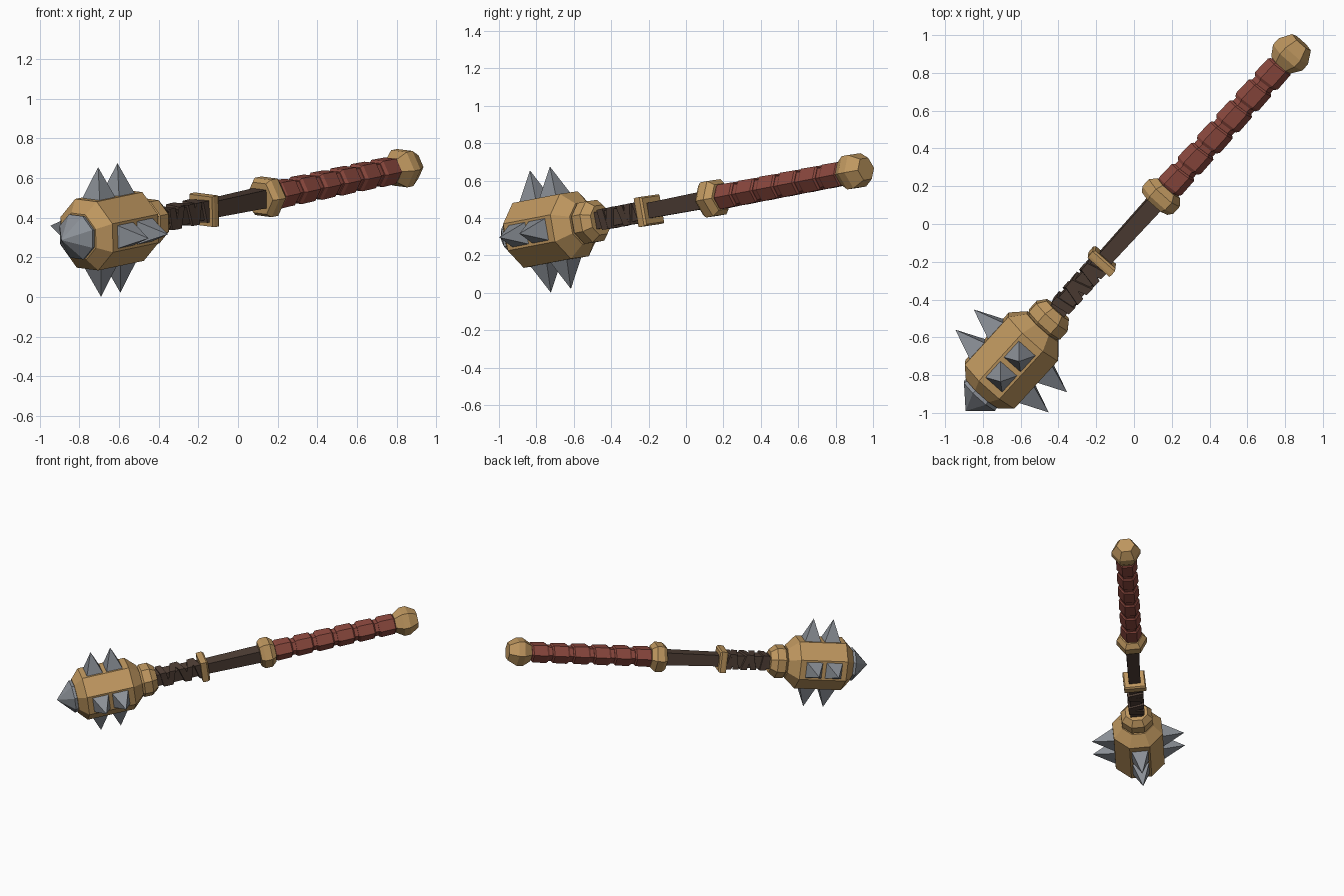
import bpy, bmesh, math
from mathutils import Matrix, Vector

if "Cube" in bpy.data.objects:
    bpy.data.objects.remove(bpy.data.objects["Cube"])

# Weapon frame: local Y runs along the shaft, Z is up, origin at head centre
axis = Vector((0.667, 0.732, 0.1406)).normalized()
side = axis.cross(Vector((0, 0, 1))).normalized()
up = side.cross(axis)
ROLL = math.radians(5.6)
z_ax = up * math.cos(ROLL) + side * math.sin(ROLL)
x_ax = axis.cross(z_ax)
FRAME = Matrix((x_ax, axis, z_ax)).transposed().to_4x4()
FRAME.translation = (-0.65, -0.725, 0.338)


def material(name, rgb):
    m = bpy.data.materials.new(name)
    m.diffuse_color = (*rgb, 1)
    m.use_nodes = True
    m.node_tree.nodes["Principled BSDF"].inputs["Base Color"].default_value = m.diffuse_color
    return m


GOLD = material("tan_gold", (0.52, 0.31, 0.115))
RED = material("red_leather", (0.26, 0.065, 0.048))
STEEL = material("grey_steel", (0.26, 0.28, 0.31))
WOOD = material("dark_wood", (0.078, 0.049, 0.036))


def finish(name, bm, mat):
    bmesh.ops.recalc_face_normals(bm, faces=bm.faces)
    me = bpy.data.meshes.new(name)
    bm.to_mesh(me)
    bm.free()
    me.materials.append(mat)
    ob = bpy.data.objects.new(name, me)
    ob.matrix_world = FRAME
    bpy.context.collection.objects.link(ob)
    return ob


def lathe(name, profile, sides, mat, phase=0.0, lean=(0, 0)):
    """Faceted solid from (position, radius) rings; lean shears it along the shaft."""
    bm = bmesh.new()
    rings = []
    for s, r in profile:
        ring = []
        for i in range(1 if r == 0 else sides):
            a = phase + 2 * math.pi * i / sides
            x, z = r * math.cos(a), r * math.sin(a)
            ring.append(bm.verts.new((x, s + lean[0] * x + lean[1] * z, z)))
        rings.append(ring)
    for a, b in zip(rings, rings[1:]):
        for i in range(sides):
            j = (i + 1) % sides
            quad = [a[i % len(a)], a[j % len(a)], b[j % len(b)], b[i % len(b)]]
            bm.faces.new(list(dict.fromkeys(quad)))
    for ring in (rings[0], rings[-1]):
        if len(ring) > 2:
            bm.faces.new(ring)
    return finish(name, bm, mat)


OCT = math.pi / 8
SQ = math.pi / 4

# Head: octagonal drum with bevelled ends
c = 1 / math.cos(OCT)
lathe("head", [(-0.23, 0.115 * c), (-0.17, 0.176 * c), (0.175, 0.176 * c), (0.25, 0.11 * c)],
      8, GOLD, OCT)
lathe("head_tip", [(-0.21, 0.11), (-0.25, 0.12), (-0.362, 0)], 8, STEEL, OCT)

# Spikes: two square pyramids on each of the four main sides
for k in range(4):
    turn = Matrix.Rotation(k * math.pi / 2, 4, 'Y')
    for row, s in (("front", -0.073), ("rear", 0.073)):
        bm = bmesh.new()
        h = 0.061
        base = [bm.verts.new(turn @ Vector((x, s + y, 0.17)))
                for x, y in ((-h, -h), (h, -h), (h, h), (-h, h))]
        tip = bm.verts.new(turn @ Vector((0, s, 0.332)))
        bm.faces.new(base)
        for i in range(4):
            bm.faces.new((base[i], base[(i + 1) % 4], tip))
        finish(f"spike_{row}_{k + 1}", bm, STEEL)

# Neck collar behind the head
lathe("neck_collar", [(0.235, 0.09), (0.265, 0.12), (0.325, 0.12), (0.37, 0.085)], 8, GOLD, OCT)

# Shaft and its leather wraps
lathe("shaft", [(0.34, 0.066), (0.72, 0.058), (1.16, 0.066)], 4, WOOD, SQ)
for i, (s, tilt) in enumerate(((0.42, 0.15), (0.49, -0.25), (0.56, 0.3),
                               (0.62, -0.2), (0.675, 0.25))):
    lathe(f"shaft_wrap_{i + 1}", [(s - 0.022, 0.078), (s + 0.022, 0.08)],
          4, WOOD, SQ, (tilt, -tilt))

# Square ring on the shaft
lathe("shaft_ring", [(0.695, 0.108), (0.708, 0.112), (0.738, 0.112), (0.75, 0.1)], 4, GOLD, SQ)

# Grip collar, grip core, padded grip segments and pommel
lathe("grip_collar", [(1.138, 0.09), (1.165, 0.11), (1.215, 0.11), (1.25, 0.08)], 6, GOLD)
lathe("grip_core", [(1.22, 0.06), (2.18, 0.06)], 6, RED)
for i in range(6):
    s = 1.313 + 0.153 * i
    lathe(f"grip_segment_{i + 1}",
          [(s - 0.066, 0.065), (s - 0.05, 0.076), (s + 0.05, 0.074), (s + 0.06, 0.064)],
          6, RED, 0, (0.08, 0.05))
lathe("pommel", [(2.14, 0.068), (2.195, 0.104), (2.24, 0.104), (2.305, 0.066)], 6, GOLD)
